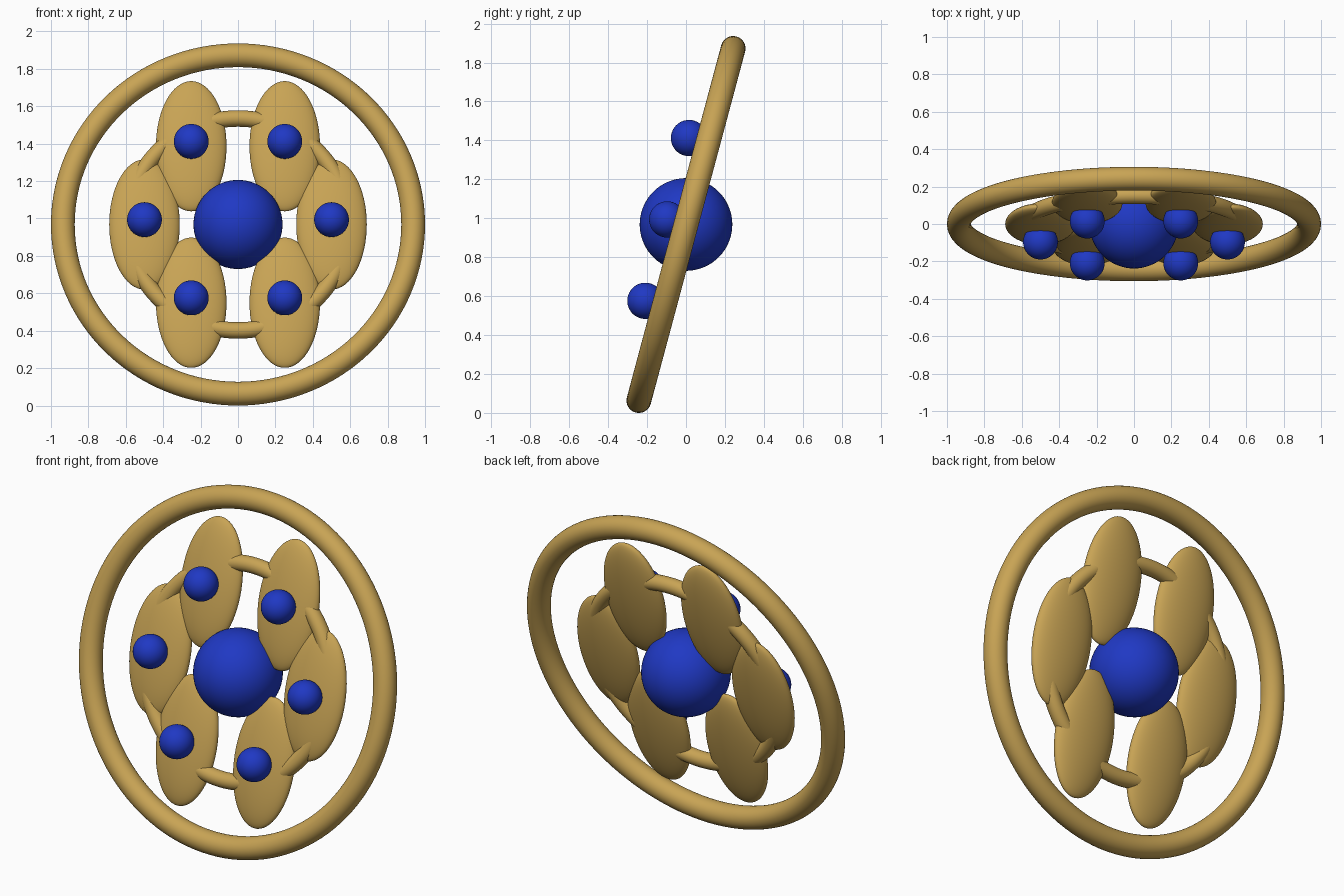
import bpy
from math import radians, cos, sin
from mathutils import Matrix, Vector

if "Cube" in bpy.data.objects:
    bpy.data.objects.remove(bpy.data.objects["Cube"])

TILT = Matrix.Rotation(radians(-15), 4, 'X')   # whole emblem leans back
CENTRE = Vector((0, 0, 0.968))


def material(name, colour):
    m = bpy.data.materials.new(name)
    m.diffuse_color = colour
    m.use_nodes = True
    m.node_tree.nodes["Principled BSDF"].inputs["Base Color"].default_value = m.diffuse_color
    return m


gold = material("gold", (0.58, 0.37, 0.09, 1))
blue = material("blue", (0.014, 0.04, 0.55, 1))


def finish(name, mat, local):
    # place a fresh primitive in the tilted frame
    ob = bpy.context.object
    ob.name = name
    ob.data.materials.append(mat)
    ob.matrix_world = Matrix.Translation(CENTRE) @ TILT @ local
    bpy.ops.object.shade_smooth()
    return ob


def ring(name, major, minor):
    bpy.ops.mesh.primitive_torus_add(major_radius=major, minor_radius=minor,
                                     major_segments=128, minor_segments=32)
    finish(name, gold, Matrix.Rotation(radians(90), 4, 'X'))


def ellipsoid(name, mat, loc, size):
    bpy.ops.mesh.primitive_uv_sphere_add(segments=64, ring_count=32, radius=1)
    finish(name, mat, Matrix.LocRotScale(Vector(loc), None, Vector(size)))


# outer rim and the thin ring linking the petals
ring("outer_rim", 0.9365, 0.0635)
ring("link_ring", 0.5865, 0.044)

# central ball
ellipsoid("centre_ball", blue, (0, 0, 0), (0.238,) * 3)

# six upright oval petals, each with a small ball on its front
for i in range(6):
    a = radians(60 * i)
    x, z = 0.5 * cos(a), 0.5 * sin(a)
    ellipsoid(f"petal_{i + 1}", gold, (x, 0, z), (0.1885, 0.0615, 0.36))
    ellipsoid(f"petal_ball_{i + 1}", blue, (x, -0.1, z), (0.093,) * 3)
